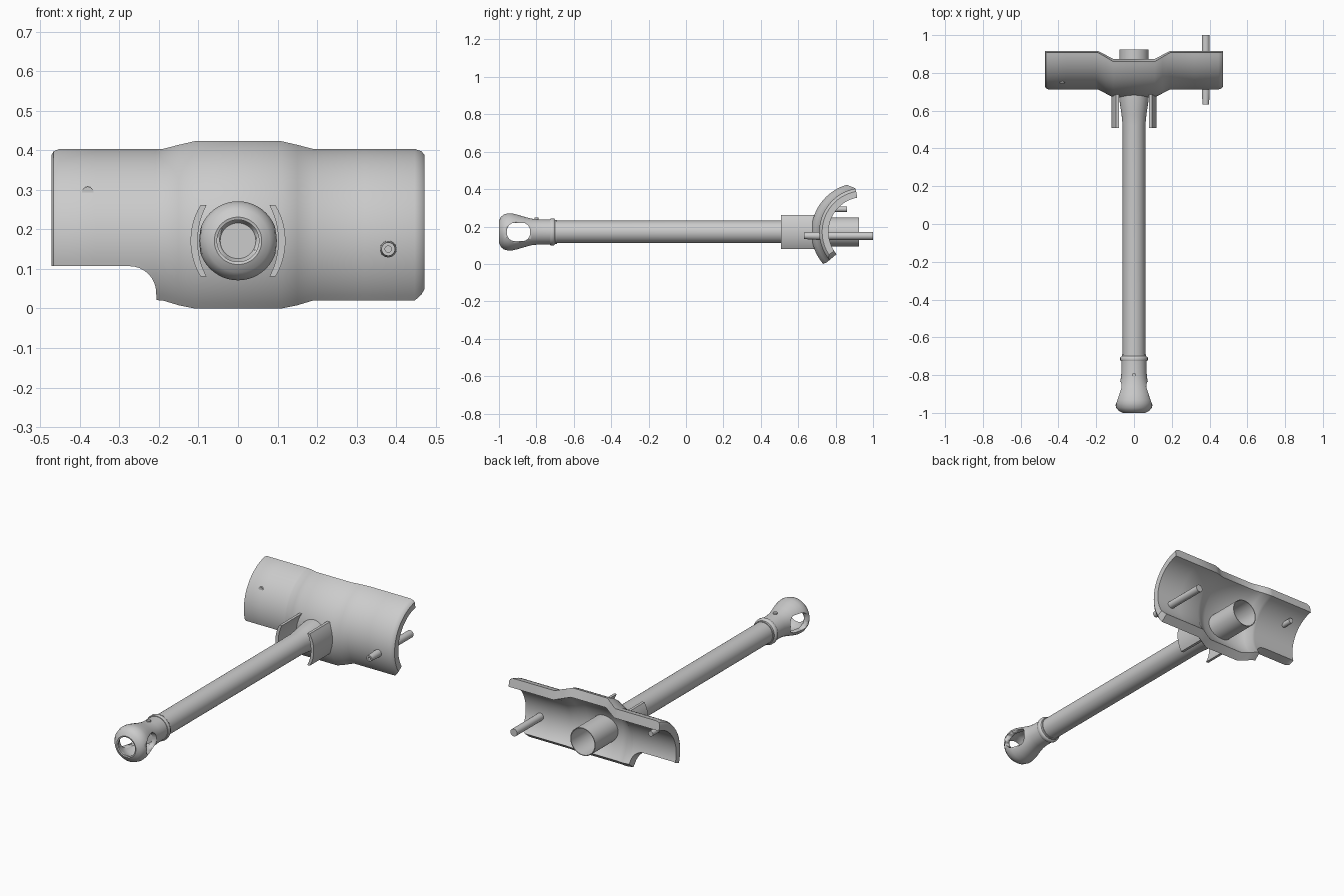
import bpy, bmesh, math
from mathutils import Matrix, Vector

if "Cube" in bpy.data.objects:
    bpy.data.objects.remove(bpy.data.objects["Cube"])

ZC = 0.171  # height of the shaft axis

grey = bpy.data.materials.new("plain_grey")
grey.diffuse_color = (0.6, 0.6, 0.6, 1)
grey.use_nodes = True
grey.node_tree.nodes["Principled BSDF"].inputs["Base Color"].default_value = grey.diffuse_color


def finish(name, bm, angle=35):
    bmesh.ops.recalc_face_normals(bm, faces=bm.faces)
    me = bpy.data.meshes.new(name)
    bm.to_mesh(me)
    bm.free()
    me.materials.append(grey)
    ob = bpy.data.objects.new(name, me)
    bpy.context.collection.objects.link(ob)
    bpy.ops.object.select_all(action='DESELECT')
    ob.select_set(True)
    bpy.context.view_layer.objects.active = ob
    bpy.ops.object.shade_smooth_by_angle(angle=math.radians(angle))
    return ob


def lathe(name, profile, x=0, z=ZC, seg=48):
    """Spin (radius, y) points around an axis parallel to y; radius 0 closes an end."""
    bm = bmesh.new()
    rings = []
    for r, y in profile:
        if r == 0:
            rings.append([bm.verts.new((x, y, z))] * seg)
        else:
            rings.append([bm.verts.new((x + r * math.cos(2 * math.pi * i / seg), y,
                                        z + r * math.sin(2 * math.pi * i / seg)))
                          for i in range(seg)])
    for a, b in zip(rings, rings[1:]):
        for i in range(seg):
            j = (i + 1) % seg
            bm.faces.new(list(dict.fromkeys((a[i], a[j], b[j], b[i]))))
    return finish(name, bm)


def loft(name, sections, angle=35):
    """Join equal closed cross-sections and cap both ends."""
    bm = bmesh.new()
    rings = [[bm.verts.new(p) for p in s] for s in sections]
    n = len(rings[0])
    for a, b in zip(rings, rings[1:]):
        for i in range(n):
            bm.faces.new((a[i], a[(i + 1) % n], b[(i + 1) % n], b[i]))
    # caps are strips between the outer and inner halves of the section
    for s in (rings[0], rings[-1]):
        for i in range(n // 2 - 1):
            bm.faces.new((s[i], s[i + 1], s[n - 2 - i], s[n - 1 - i]))
    return finish(name, bm, angle)


# Curved shell plate: bulged in the middle, notched at lower left
def shell_section(x, z_low, shrink=0.0, seg=28):
    t = min(1, max(0, (0.19 - abs(x)) / 0.08))
    yc = 0.948 - 0.016 * t
    r_out = 0.236 + 0.026 * t - shrink
    r_in = 0.186 + 0.026 * t
    lo = math.asin((z_low - ZC) / r_out)
    hi = math.radians(80 - 6 * t)
    angs = [lo + (hi - lo) * i / seg for i in range(seg + 1)]
    outer = [(x, yc - r_out * math.cos(a), ZC + r_out * math.sin(a)) for a in angs]
    inner = [(x, yc - r_in * math.cos(a), ZC + r_in * math.sin(a)) for a in angs]
    return outer + inner[::-1]


stations = [(-0.472, 0.107, 0.016), (-0.466, 0.107, 0.006), (-0.452, 0.107, 0), (-0.36, 0.107, 0)]
for i in range(9):  # rounded notch corner
    a = math.pi / 2 * i / 8
    stations.append((-0.275 + 0.068 * math.sin(a), 0.04 + 0.067 * math.cos(a), 0))
stations += [(-0.206, 0.021, 0), (-0.19, 0.02, 0), (-0.15, 0.008, 0), (-0.11, 0, 0), (0, 0, 0),
             (0.11, 0, 0), (0.15, 0.008, 0), (0.19, 0.02, 0), (0.32, 0.02, 0),
             (0.447, 0.02, 0), (0.464, 0.035, 0.006), (0.472, 0.05, 0.016)]
loft("shell_plate", [shell_section(*s) for s in stations])

# Shaft with a flare into the plate, and the open sleeve behind it
lathe("shaft", [(0, -0.72), (0.06, -0.72), (0.06, 0.52), (0.066, 0.58), (0.078, 0.66),
                (0.078, 0.72), (0, 0.72)])
lathe("rear_sleeve", [(0.074, 0.70), (0.078, 0.70), (0.078, 0.925), (0.074, 0.925), (0.074, 0.70)])

# Collar rings where the knob meets the shaft
lathe("collar", [(0.055, -0.726), (0.07, -0.726), (0.073, -0.72), (0.073, -0.708),
                 (0.07, -0.703), (0.064, -0.70), (0.064, -0.69), (0.055, -0.69)])

# Hollow knob with a side-to-side slot
knob = lathe("knob", [(0, -0.83), (0.045, -0.83), (0.06, -0.86), (0.074, -0.93), (0.068, -0.965),
                      (0.053, -0.99), (0.053, -0.998), (0.06, -1.0), (0.08, -0.99),
                      (0.094, -0.973), (0.1, -0.95), (0.099, -0.93), (0.092, -0.90),
                      (0.08, -0.86), (0.071, -0.825), (0.067, -0.79), (0.066, -0.722),
                      (0, -0.722)])
bm = bmesh.new()
pts = []
for cy, cz, start in ((-0.875, 0.04, 0), (-0.916, 0.04, 90), (-0.916, -0.04, 180), (-0.875, -0.04, 270)):
    for i in range(7):
        a = math.radians(start + 15 * i)
        pts.append((cy + 0.041 * math.cos(a), ZC + cz * 0.2 + 0.041 * math.sin(a)))
face = bm.faces.new([bm.verts.new((-0.2, y, z)) for y, z in pts])
ext = bmesh.ops.extrude_face_region(bm, geom=[face])
bmesh.ops.translate(bm, vec=(0.4, 0, 0), verts=[v for v in ext["geom"] if isinstance(v, bmesh.types.BMVert)])
cutter = finish("slot_cutter", bm)
cutter.hide_render = True
mod = knob.modifiers.new("slot", 'BOOLEAN')
mod.object = cutter
mod.operation = 'DIFFERENCE'
mod.solver = 'EXACT'
bpy.context.view_layer.objects.active = knob
bpy.ops.object.modifier_apply(modifier="slot")
bpy.data.objects.remove(cutter)

# Small retaining pin on top of the knob neck
bm = bmesh.new()
bmesh.ops.create_cone(bm, cap_ends=True, segments=20, radius1=0.011, radius2=0.011, depth=0.04,
                      matrix=Matrix.Translation(Vector((0, -0.8, ZC + 0.056))))
finish("neck_pin", bm)


# Curved guards on both sides of the shaft
def guard_section(side, y, seg=12):
    angs = [math.radians(-31 + 62 * i / seg) for i in range(seg + 1)]
    outer = [(side * (-0.055 + 0.175 * math.cos(a)), y, ZC + 0.175 * math.sin(a)) for a in angs]
    inner = [(side * (-0.055 + 0.157 * math.cos(a)), y, ZC + 0.175 * math.sin(a)) for a in angs]
    return outer + inner[::-1]


for side, label in ((-1, "left"), (1, "right")):
    loft("guard_" + label, [guard_section(side, 0.507), guard_section(side, 0.70)])

# Long rod on the right with a drilled front end, short pin on the left
lathe("long_rod", [(0, 0.66), (0.008, 0.66), (0.008, 0.632), (0.017, 0.632), (0.021, 0.70),
                   (0.021, 1.0), (0, 1.0)], x=0.38, z=0.15, seg=28)
lathe("short_pin", [(0, 0.746), (0.015, 0.746), (0.015, 0.86), (0, 0.86)], x=-0.38, z=0.293, seg=24)
